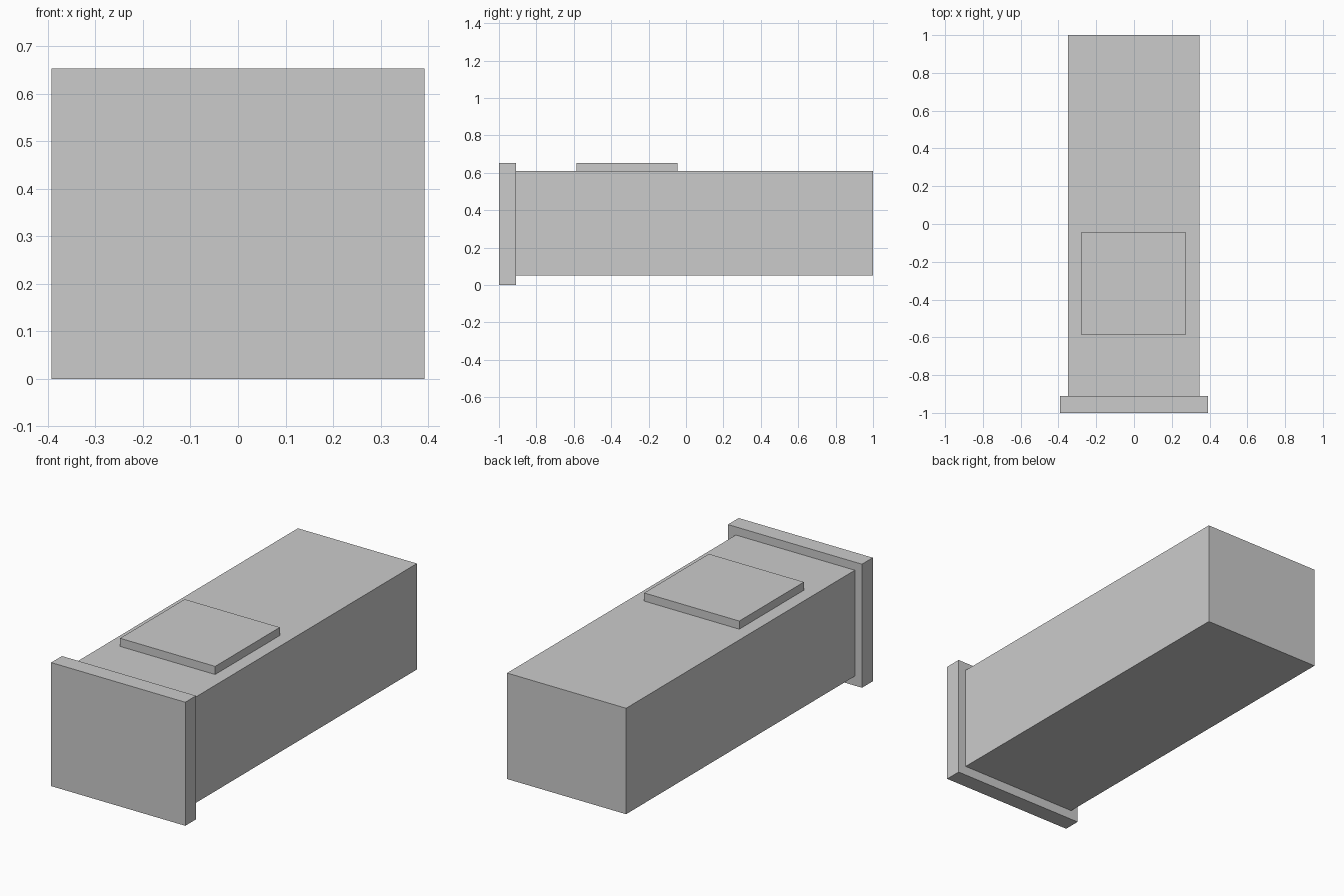
import bpy
from mathutils import Vector

cube = bpy.data.objects.get("Cube")
if cube:
    bpy.data.objects.remove(cube, do_unlink=True)

GREY = (0.6, 0.6, 0.6, 1.0)
grey = bpy.data.materials.new("plain_grey")
grey.use_nodes = True
grey.diffuse_color = GREY
grey.node_tree.nodes["Principled BSDF"].inputs["Base Color"].default_value = GREY


def box(name, low, high):
    """Flat-sided block spanning two opposite corners."""
    low, high = Vector(low), Vector(high)
    bpy.ops.mesh.primitive_cube_add(size=1, location=(low + high) / 2)
    obj = bpy.context.object
    obj.name = name
    for v in obj.data.vertices:
        v.co *= high - low
    obj.data.materials.append(grey)
    return obj


# Long drawer body
box("body", (-0.35, -0.91, 0.05), (0.346, 1.0, 0.61))
# Wider panel closing the front
box("front_panel", (-0.392, -1.0, 0.0), (0.392, -0.91, 0.653))
# Low raised pad on top
box("top_pad", (-0.28, -0.585, 0.605), (0.276, -0.045, 0.653))
